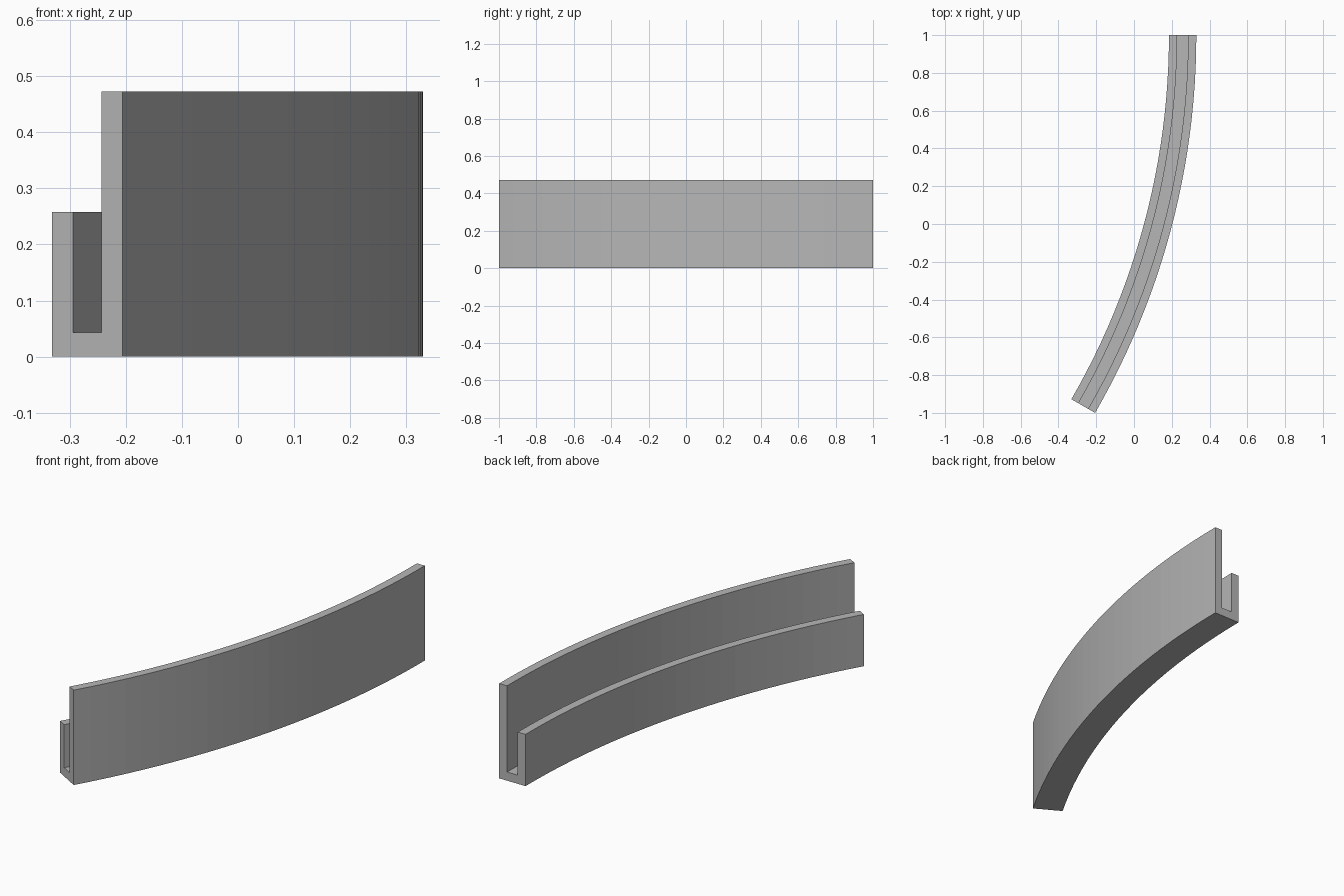
import bpy
import bmesh
from math import radians
from mathutils import Vector

cube = bpy.data.objects.get("Cube")
if cube:
    bpy.data.objects.remove(cube, do_unlink=True)

# Curve of the channel, seen from above
OUTER = 4.0
CENTRE = Vector((0.33 - OUTER, 1.0, 0.0))
SWEEP = radians(30)
SEGMENTS = 24

# Cross-section: radii of the walls, and heights
INNER, GROOVE_IN, GROOVE_OUT = 3.855, 3.898, 3.957
FLOOR, LOW, TALL = 0.043, 0.258, 0.473
profile = [
    (INNER, 0), (OUTER, 0), (OUTER, TALL), (GROOVE_OUT, TALL),
    (GROOVE_OUT, FLOOR), (GROOVE_IN, FLOOR), (GROOVE_IN, LOW), (INNER, LOW),
]

# Sweep the J-shaped section around the centre of the curve
bm = bmesh.new()
section = bm.faces.new([bm.verts.new(CENTRE + Vector((r, 0, z))) for r, z in profile])
start_cap = section.copy()
bmesh.ops.spin(bm, geom=[section], cent=CENTRE, axis=(0, 0, 1),
               angle=-SWEEP, steps=SEGMENTS, use_duplicate=False)
bmesh.ops.remove_doubles(bm, verts=bm.verts, dist=0.0001)
bmesh.ops.holes_fill(bm, edges=[e for e in bm.edges if e.is_boundary], sides=0)
bmesh.ops.recalc_face_normals(bm, faces=bm.faces)

mesh = bpy.data.meshes.new("curved_channel")
bm.to_mesh(mesh)
bm.free()
channel = bpy.data.objects.new("curved_channel", mesh)
bpy.context.collection.objects.link(channel)

# Plain grey finish
grey = bpy.data.materials.new("grey")
grey.use_nodes = True
colour = (0.47, 0.47, 0.47, 1.0)
grey.diffuse_color = colour
grey.node_tree.nodes["Principled BSDF"].inputs["Base Color"].default_value = colour
mesh.materials.append(grey)
